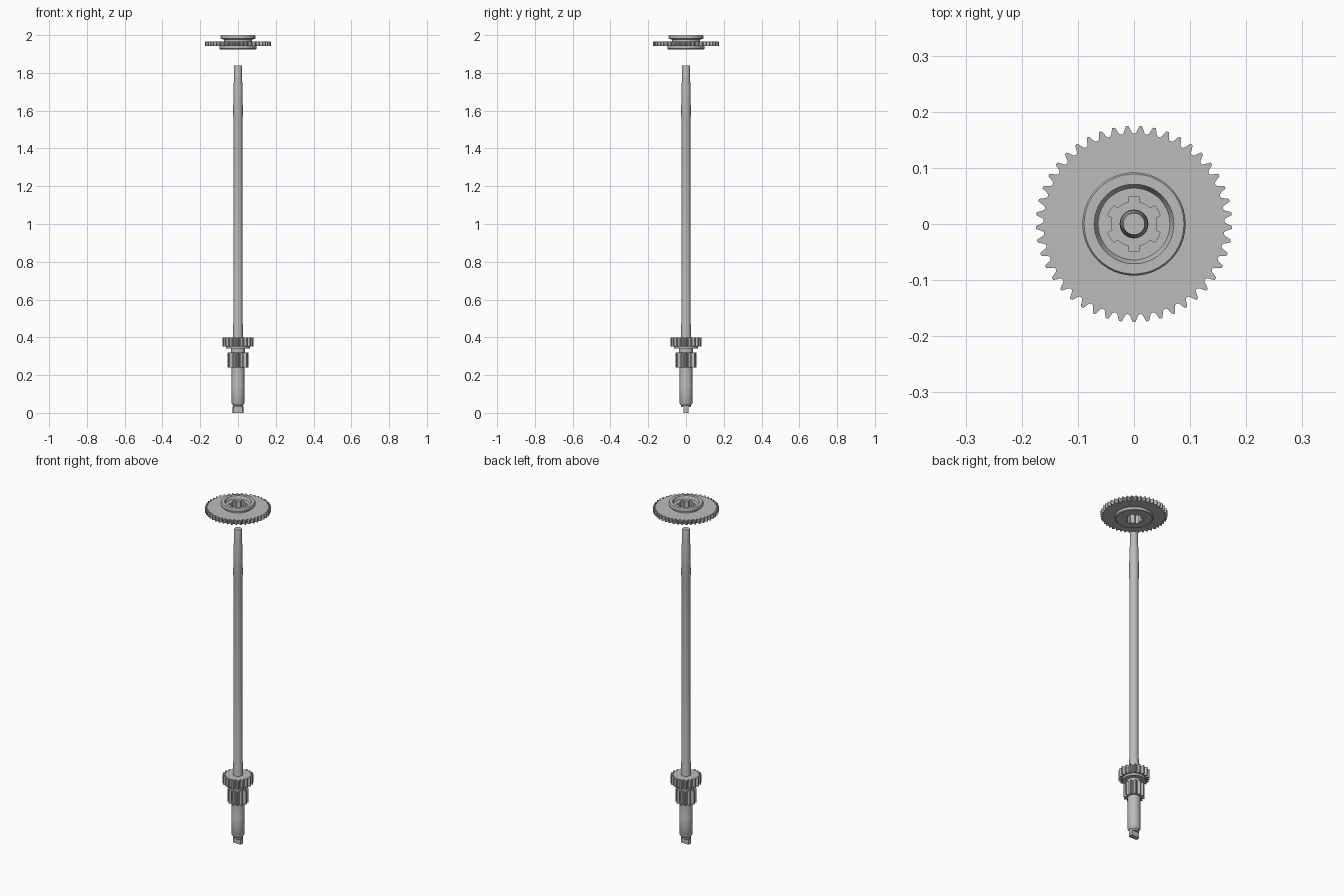
import bpy, bmesh
from math import sin, cos, pi, radians

cube = bpy.data.objects.get("Cube")
if cube:
    bpy.data.objects.remove(cube, do_unlink=True)

steel = bpy.data.materials.new("steel grey")
steel.use_nodes = True
steel.diffuse_color = (0.5, 0.5, 0.5, 1)
steel.node_tree.nodes["Principled BSDF"].inputs["Base Color"].default_value = (0.5, 0.5, 0.5, 1)


def loft(name, rings, closed=False):
    """Bridge rings of (outline, z); closed makes a hollow part, otherwise the ends are capped."""
    bm = bmesh.new()
    loops = [[bm.verts.new((x, y, z)) for x, y in pts] for pts, z in rings]
    n = len(loops[0])
    pairs = list(zip(loops, loops[1:]))
    if closed:
        pairs.append((loops[-1], loops[0]))
    else:
        bm.faces.new(loops[0])
        bm.faces.new(loops[-1])
    for a, b in pairs:
        for i in range(n):
            j = (i + 1) % n
            bm.faces.new((a[i], a[j], b[j], b[i]))
    bmesh.ops.recalc_face_normals(bm, faces=bm.faces[:])
    mesh = bpy.data.meshes.new(name)
    bm.to_mesh(mesh)
    bm.free()
    mesh.materials.append(steel)
    obj = bpy.data.objects.new(name, mesh)
    bpy.context.collection.objects.link(obj)
    bpy.ops.object.select_all(action='DESELECT')
    obj.select_set(True)
    bpy.context.view_layer.objects.active = obj
    bpy.ops.object.shade_smooth_by_angle(angle=radians(30))
    return obj


def circle(r, angles):
    return [(r * cos(a), r * sin(a)) for a in angles]


ROUND = [2 * pi * i / 48 for i in range(48)]

# One tooth: position within the pitch and height above the root
TOOTH = [(-.1, 1), (.1, 1), (.2, .6), (.3, .2), (.4, .03), (.5, 0), (.6, .03), (.7, .2), (.8, .6)]


def gear(name, teeth, tip, depth, bore, z0, z1):
    angles, outline = [], []
    for k in range(teeth):
        for t, h in TOOTH:
            a = 2 * pi * (k + t) / teeth - pi / 2
            r = tip - depth * (1 - h)
            angles.append(a)
            outline.append((r * cos(a), r * sin(a)))
    inner = circle(bore, angles)
    return loft(name, [(inner, z0), (outline, z0), (outline, z1), (inner, z1)], closed=True)


# Stepped main shaft
profile = [(.026, .03), (.026, .04), (.03, .045), (.034, .052), (.034, .155), (.0335, .157),
           (.0335, .24), (.035, .24), (.035, .335), (.0255, .4), (.0255, .47), (.0245, .475),
           (.0245, 1.565), (.0255, 1.57), (.0245, 1.73), (.021, 1.77), (.021, 1.835), (.019, 1.84)]
loft("main_shaft", [(circle(r, ROUND), z) for r, z in profile])

# Flat drive tang at the lower end
tang = [(x, max(-.013, min(.013, y))) for x, y in circle(.028, ROUND)]
loft("drive_tang", [(tang, 0), (tang, .033)])

# Gear cluster on the shaft
gear("pinion", 12, .055, .015, .02, .24, .32)
gear("shaft_gear", 20, .082, .015, .02, .352, .4)
loft("gear_collar", [(circle(r, ROUND), z) for r, z in
                     [(.038, .32), (.038, .34), (.063, .34), (.063, .352)]])

# Separate large gear above the shaft
gear("large_gear", 45, .175, .014, .07, 1.942, 1.967)

# Flanged hub with a dished top and six-slot bore
bore, hub_angles = [], []
for k in range(6):
    for deg in (-30, -22, -14.5, -11.5, -4, 4, 11.5, 14.5, 22):
        a = radians(90 + 60 * k + deg)
        hub_angles.append(a)
        r = .049 if abs(deg) < 12 else .040
        bore.append((r * cos(a), r * sin(a)))
hub = [(.096, 1.925), (.099, 1.928), (.099, 1.942), (.075, 1.942), (.075, 1.976),
       (.092, 1.981), (.092, 1.995), (.089, 2.0), (.071, 2.0), (.064, 1.984)]
rings = [(bore, 1.925)] + [(circle(r, hub_angles), z) for r, z in hub] + [(bore, 1.984)]
loft("gear_hub", rings, closed=True)
